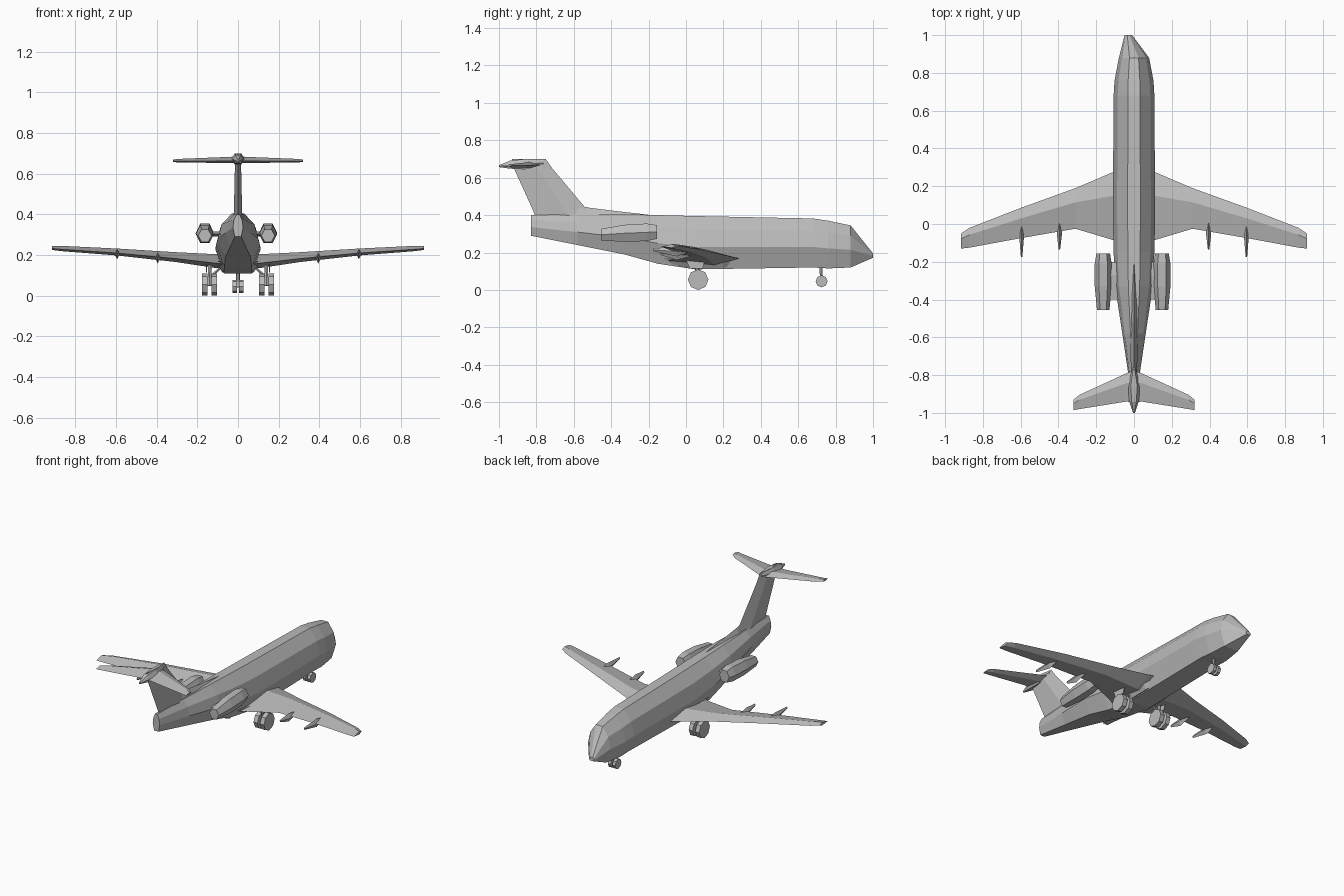
import bpy, bmesh, math
from mathutils import Vector

cube = bpy.data.objects.get("Cube")
if cube:
    bpy.data.objects.remove(cube, do_unlink=True)

grey = bpy.data.materials.new("plain grey")
grey.use_nodes = True
COLOUR = (0.5, 0.5, 0.5, 1)
grey.diffuse_color = COLOUR
for node in grey.node_tree.nodes:
    if node.type == 'BSDF_PRINCIPLED':
        node.inputs["Base Color"].default_value = COLOUR


def loft(name, rings):
    """Skin a list of equal-length point rings and close both ends."""
    bm = bmesh.new()
    loops = [[bm.verts.new(p) for p in ring] for ring in rings]
    for a, b in zip(loops, loops[1:]):
        for i in range(len(a)):
            j = (i + 1) % len(a)
            bm.faces.new((a[i], a[j], b[j], b[i]))
    bm.faces.new(loops[0])
    bm.faces.new(loops[-1])
    bmesh.ops.recalc_face_normals(bm, faces=bm.faces)
    mesh = bpy.data.meshes.new(name)
    bm.to_mesh(mesh)
    bm.free()
    mesh.materials.append(grey)
    ob = bpy.data.objects.new(name, mesh)
    bpy.context.collection.objects.link(ob)
    return ob


def body(name, stations, sides):
    """Round body along y; each station is (y, x, z, radius x, radius z)."""
    turns = [2 * math.pi * i / sides for i in range(sides)]
    return loft(name, [[(x + rx * math.cos(t), y, z + rz * math.sin(t)) for t in turns]
                       for y, x, z, rx, rz in stations])


def rod(name, start, end, radius, sides=6):
    """Straight prism between two points."""
    a, b = Vector(start), Vector(end)
    rot = (b - a).to_track_quat('Z', 'Y')
    ring = [rot @ Vector((radius * math.cos(t), radius * math.sin(t), 0))
            for t in (2 * math.pi * i / sides for i in range(sides))]
    return loft(name, [[p + c for p in ring] for c in (a, b)])


def blade(name, stations):
    """Lifting surface; each station is (x, leading y, trailing y, z, thickness)."""
    rings = []
    for x, lead, trail, z, thick in stations:
        crest = lead + 0.35 * (trail - lead)
        rings.append([(x, lead, z), (x, crest, z + thick / 2),
                      (x, trail, z - thick * 0.15), (x, crest, z - thick / 2)])
    return loft(name, rings)


# Fuselage: eight-sided section, scaled along y
half = [(0.3, 1), (0.8, 0.75), (1, 0.42), (0.62, 0)]
section = half + [(-x, z) for x, z in reversed(half)]
hull = [  # y, centre x, half width, bottom, top
    (-0.83, 0, 0.025, 0.29, 0.40), (-0.58, 0, 0.062, 0.24, 0.405),
    (-0.33, 0, 0.10, 0.19, 0.405), (-0.15, 0, 0.108, 0.14, 0.40),
    (0.05, 0, 0.112, 0.11, 0.395), (0.68, 0, 0.108, 0.12, 0.382),
    (0.76, 0, 0.103, 0.115, 0.37), (0.88, 0, 0.08, 0.12, 0.345),
    (1.0, -0.03, 0.02, 0.172, 0.195)]
loft("fuselage", [[(cx + x * w, y, lo + z * (hi - lo)) for x, z in section]
                  for y, cx, w, lo, hi in hull])

# Belly fairing between the wing roots
loft("belly_fairing", [[(-w, y, 0.17), (w, y, 0.17), (w * 0.7, y, lo), (-w * 0.7, y, lo)]
                       for y, w, lo in ((-0.17, 0.07, 0.15), (0.02, 0.11, 0.115),
                                        (0.2, 0.11, 0.118), (0.3, 0.07, 0.14))])

# Tail fin with a low dorsal fillet
fin = [  # z, leading y, trailing y, half thickness
    (0.38, -0.48, -0.80, 0.022), (0.43, -0.53, -0.82, 0.02),
    (0.65, -0.715, -0.92, 0.015), (0.70, -0.75, -0.93, 0.012)]
loft("tail_fin", [[(0, lead, z), (t, lead * 0.6 + trail * 0.4, z),
                   (0, trail, z), (-t, lead * 0.6 + trail * 0.4, z)]
                  for z, lead, trail, t in fin])
loft("dorsal_fillet", [[(-w, y, 0.38), (w, y, 0.38), (0, y, top)]
                       for y, w, top in ((-0.2, 0.015, 0.402), (-0.36, 0.025, 0.42),
                                         (-0.52, 0.025, 0.44), (-0.62, 0.015, 0.46))])
body("tail_bullet", [(-0.76, 0, 0.68, 0.008, 0.015), (-0.86, 0, 0.672, 0.033, 0.032),
                     (-0.94, 0, 0.67, 0.025, 0.025), (-1.0, 0, 0.662, 0.005, 0.006)], 6)

for side, s in (("left", 1), ("right", -1)):
    # Wing with dihedral and kinked trailing edge
    blade(side + "_wing", [
        (s * 0.05, 0.30, -0.11, 0.165, 0.07), (s * 0.11, 0.275, -0.085, 0.17, 0.068),
        (s * 0.31, 0.19, -0.025, 0.19, 0.048), (s * 0.6, 0.085, -0.075, 0.215, 0.034),
        (s * 0.87, -0.02, -0.125, 0.232, 0.026), (s * 0.915, -0.05, -0.13, 0.235, 0.02)])

    # Flap track fairings under the trailing edge
    for label, x, front, back, z in (("inner", 0.395, 0.05, -0.135, 0.19),
                                     ("outer", 0.595, 0.03, -0.175, 0.21)):
        body(side + "_" + label + "_flap_fairing", [
            (front, s * x, z, 0.003, 0.004), (-0.05, s * x, z - 0.005, 0.014, 0.026),
            (back, s * x, z + 0.005, 0.004, 0.008)], 4)

    # Rear engine nacelle and its pylon
    ex = 0.148 if s > 0 else -0.163
    body(side + "_engine", [
        (-0.155, ex, 0.31, 0.036, 0.042), (-0.21, ex, 0.308, 0.045, 0.054),
        (-0.33, ex, 0.303, 0.045, 0.052), (-0.455, ex, 0.295, 0.033, 0.036)], 6)
    loft(side + "_engine_pylon", [[(x, -0.20, 0.305), (x, -0.27, 0.316),
                                   (x, -0.40, 0.303), (x, -0.27, 0.292)]
                                  for x in (s * 0.05, ex)])

    # Tailplane
    blade(side + "_tailplane", [
        (0, -0.775, -0.945, 0.668, 0.035), (s * 0.04, -0.79, -0.94, 0.668, 0.03),
        (s * 0.29, -0.905, -0.98, 0.664, 0.018), (s * 0.32, -0.93, -0.985, 0.664, 0.012)])

    # Main gear: leg, brace, axle and twin wheels
    gx = s * 0.14
    rod(side + "_main_leg", (gx, 0.06, 0.05), (s * 0.138, 0.06, 0.18), 0.011)
    rod(side + "_main_brace", (gx, 0.06, 0.09), (s * 0.07, 0.06, 0.15), 0.007)
    rod(side + "_main_axle", (gx - 0.03, 0.065, 0.055), (gx + 0.03, 0.065, 0.055), 0.01)
    loft(side + "_gear_door", [[(x, 0.0, 0.16), (x, 0.10, 0.16), (x, 0.09, 0.115), (x, 0.02, 0.115)]
                               for x in (s * 0.152, s * 0.157)])
    for label, off in (("inner", -0.023), ("outer", 0.023)):
        wx = gx + s * off
        rod(side + "_main_wheel_" + label, (wx - 0.014, 0.065, 0.055),
            (wx + 0.014, 0.065, 0.055), 0.055, 8)
    # Nose wheels
    nx = s * 0.016
    rod(side + "_nose_wheel", (nx - 0.01, 0.725, 0.046),
        (nx + 0.01, 0.725, 0.046), 0.032, 8)

# Nose gear leg and axle
rod("nose_leg", (0, 0.725, 0.045), (0, 0.72, 0.14), 0.009)
rod("nose_axle", (-0.025, 0.725, 0.046), (0.025, 0.725, 0.046), 0.007)
